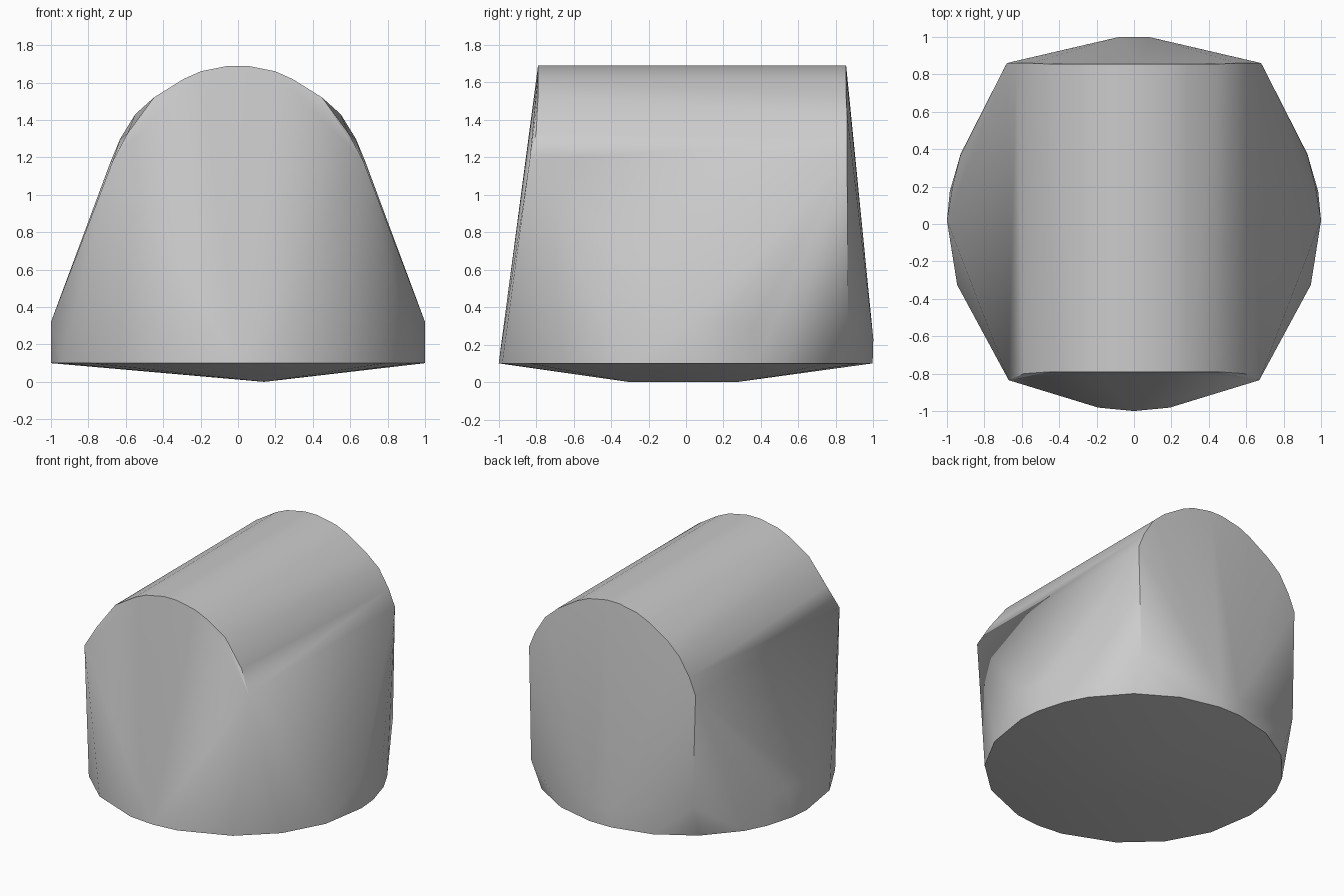
import bpy
import bmesh
from math import radians, sin, cos

cube = bpy.data.objects.get("Cube")
if cube:
    bpy.data.objects.remove(cube, do_unlink=True)

grey = bpy.data.materials.new("plain_grey")
grey.use_nodes = True
grey.diffuse_color = (0.6, 0.6, 0.6, 1)
grey.node_tree.nodes["Principled BSDF"].inputs["Base Color"].default_value = (0.6, 0.6, 0.6, 1)

points = []


def pair(x, y, z):
    """Add a point and its mirror image across the middle."""
    points.extend([(x, y, z), (-x, y, z)])


# Round base rim
for angle in (-90, -79, -57, -38, -19, 1, 10, 22, 32, 50, 68, 85):
    a = radians(angle)
    pair(cos(a), sin(a), 0.1)

# Shallow keel under the base
points.extend([(0.14, -0.3, 0), (0.14, 0.27, 0)])

# Upright lower sides and back
pair(1, 0.02, 0.32)
pair(0.97, 0.2, 0.32)
pair(0.93, 0.36, 0.3)
pair(0.08, 1, 0.23)
pair(0.66, 0.865, 0.35)

# Barrel top: arch profile swept from front to back
arch = [(0.45, 1.52), (0.29, 1.62), (0.2, 1.66), (0.05, 1.69)]
for x, z in arch:
    pair(x, -0.79, z)
    pair(x, 0.855, z)
for x, z in [(0.55, 1.43), (0.63, 1.3), (0.68, 1.18)]:
    pair(x, 0.86, z)
pair(0.59, -0.8, 1.33)
pair(0.67, -0.835, 1.18)

# Wrap the points in one tight skin
bm = bmesh.new()
for p in points:
    bm.verts.new(p)
bmesh.ops.remove_doubles(bm, verts=bm.verts, dist=0.001)
hull = bmesh.ops.convex_hull(bm, input=bm.verts)
loose = {g for g in hull["geom_interior"] + hull["geom_unused"]
         if isinstance(g, bmesh.types.BMVert)}
bmesh.ops.delete(bm, geom=list(loose), context="VERTS")
bmesh.ops.recalc_face_normals(bm, faces=bm.faces)
mesh = bpy.data.meshes.new("domed_body")
bm.to_mesh(mesh)
bm.free()
mesh.materials.append(grey)
body = bpy.data.objects.new("domed_body", mesh)
bpy.context.collection.objects.link(body)

# Smooth shading with crisp rims
bpy.ops.object.select_all(action="DESELECT")
body.select_set(True)
bpy.context.view_layer.objects.active = body
bpy.ops.object.shade_smooth_by_angle(angle=radians(35))
